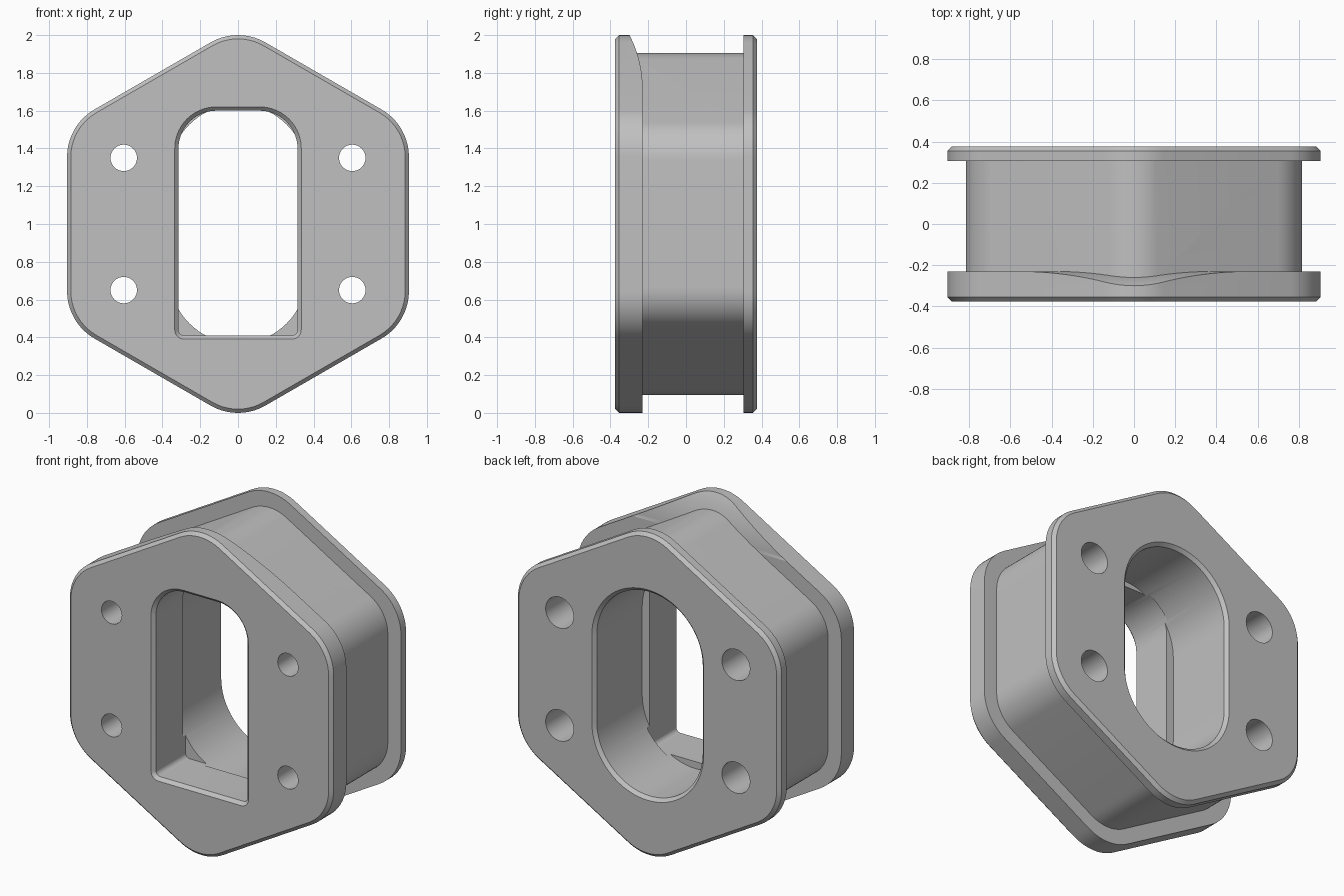
import bpy
import bmesh
from math import sin, cos, pi, radians, sqrt

cube = bpy.data.objects.get("Cube")
if cube:
    bpy.data.objects.remove(cube, do_unlink=True)

grey = bpy.data.materials.new("light grey")
grey.use_nodes = True
grey.diffuse_color = (0.53, 0.53, 0.53, 1)
grey.node_tree.nodes["Principled BSDF"].inputs["Base Color"].default_value = (0.53, 0.53, 0.53, 1)


def to_object(name, bm):
    bmesh.ops.remove_doubles(bm, verts=bm.verts, dist=1e-5)
    bmesh.ops.recalc_face_normals(bm, faces=bm.faces)
    mesh = bpy.data.meshes.new(name)
    bm.to_mesh(mesh)
    bm.free()
    mesh.materials.append(grey)
    obj = bpy.data.objects.new(name, mesh)
    bpy.context.collection.objects.link(obj)
    return obj


def outline(arcs, offset=0.0):
    """Points of a rounded shape; each arc is (x, z, radius, start, end, steps)."""
    pts = []
    for x, z, r, start, end, steps in arcs:
        for i in range(steps + 1):
            a = radians(start + (end - start) * i / steps)
            pts.append((x + (r + offset) * cos(a), z + (r + offset) * sin(a)))
    return pts


def loft(name, arcs, sections):
    """Solid through (y, offset) sections of one rounded shape."""
    bm = bmesh.new()
    rings = [[bm.verts.new((x, y, z)) for x, z in outline(arcs, off)] for y, off in sections]
    n = len(rings[0])
    for a, b in zip(rings, rings[1:]):
        for i in range(n):
            j = (i + 1) % n
            bm.faces.new((a[i], a[j], b[j], b[i]))
    bm.faces.new(rings[0])
    bm.faces.new(rings[-1])
    return to_object(name, bm)


def hexagon(apothem, r):
    dist = (apothem - r) / cos(pi / 6)
    return [(dist * cos(radians(a)), 1 + dist * sin(radians(a)), r, a - 30, a + 30, 10)
            for a in range(30, 390, 60)]


def circle(x, z, r):
    return [(x, z, r, 0, 180, 20), (x, z, r, 180, 360, 20)]


def combine(obj, other, operation):
    mod = obj.modifiers.new(operation.lower(), "BOOLEAN")
    mod.operation = operation
    mod.solver = "EXACT"
    mod.object = other
    bpy.context.view_layer.objects.active = obj
    bpy.ops.object.modifier_apply(modifier=mod.name)
    bpy.data.objects.remove(other, do_unlink=True)


# Front flange with a chamfered face
flange = hexagon(0.905, 0.29)
body = loft("spool_body", flange, [(-0.375, -0.02), (-0.355, 0), (-0.23, 0)])

# Curved relief behind the top of the front flange
R, z0 = 0.6, 1.72
profile = [(0, z0), (-0.22, z0)]
for i in range(1, 17):
    h = 0.34 * i / 16
    profile.append((-0.23 - R + sqrt(R * R - h * h), z0 + h))
profile.append((0, z0 + 0.34))
bm = bmesh.new()
face = bm.faces.new([bm.verts.new((-1.1, y, z)) for y, z in profile])
ext = bmesh.ops.extrude_face_region(bm, geom=[face])["geom"]
bmesh.ops.translate(bm, vec=(2.2, 0, 0), verts=[v for v in ext if isinstance(v, bmesh.types.BMVert)])
combine(body, to_object("relief_cutter", bm), "DIFFERENCE")

# Core and back flange
combine(body, loft("core", hexagon(0.815, 0.235), [(-0.34, 0), (0.34, 0)]), "UNION")
combine(body, loft("back_flange", flange, [(0.305, 0), (0.355, 0), (0.375, -0.02)]), "UNION")

# Front opening: tight lower corners, wide upper corners
window = [(0.285, 0.44, 0.03, 270, 360, 8), (0.115, 1.4, 0.2, 0, 90, 14),
          (-0.115, 1.4, 0.2, 90, 180, 14), (-0.285, 0.44, 0.03, 180, 270, 8)]
combine(body, loft("window_cutter", window, [(-0.4, 0.045), (-0.355, 0), (-0.065, 0)]), "DIFFERENCE")

# Back opening: a long round-ended slot
slot = [(0, 1.269, 0.364, 0, 180, 36), (0, 0.731, 0.364, 180, 360, 36)]
combine(body, loft("slot_cutter", slot, [(-0.09, 0), (0.355, 0), (0.4, 0.045)]), "DIFFERENCE")

# Four bolt holes, wider from the back
for x in (-0.605, 0.605):
    for z in (0.65, 1.35):
        combine(body, loft("bolt_hole", circle(x, z, 0.07),
                           [(-0.5, 0), (-0.08, 0), (-0.08, 0.026), (0.5, 0.026)]), "DIFFERENCE")

bpy.ops.object.select_all(action="DESELECT")
body.select_set(True)
bpy.context.view_layer.objects.active = body
bpy.ops.object.shade_smooth_by_angle(angle=radians(25))
